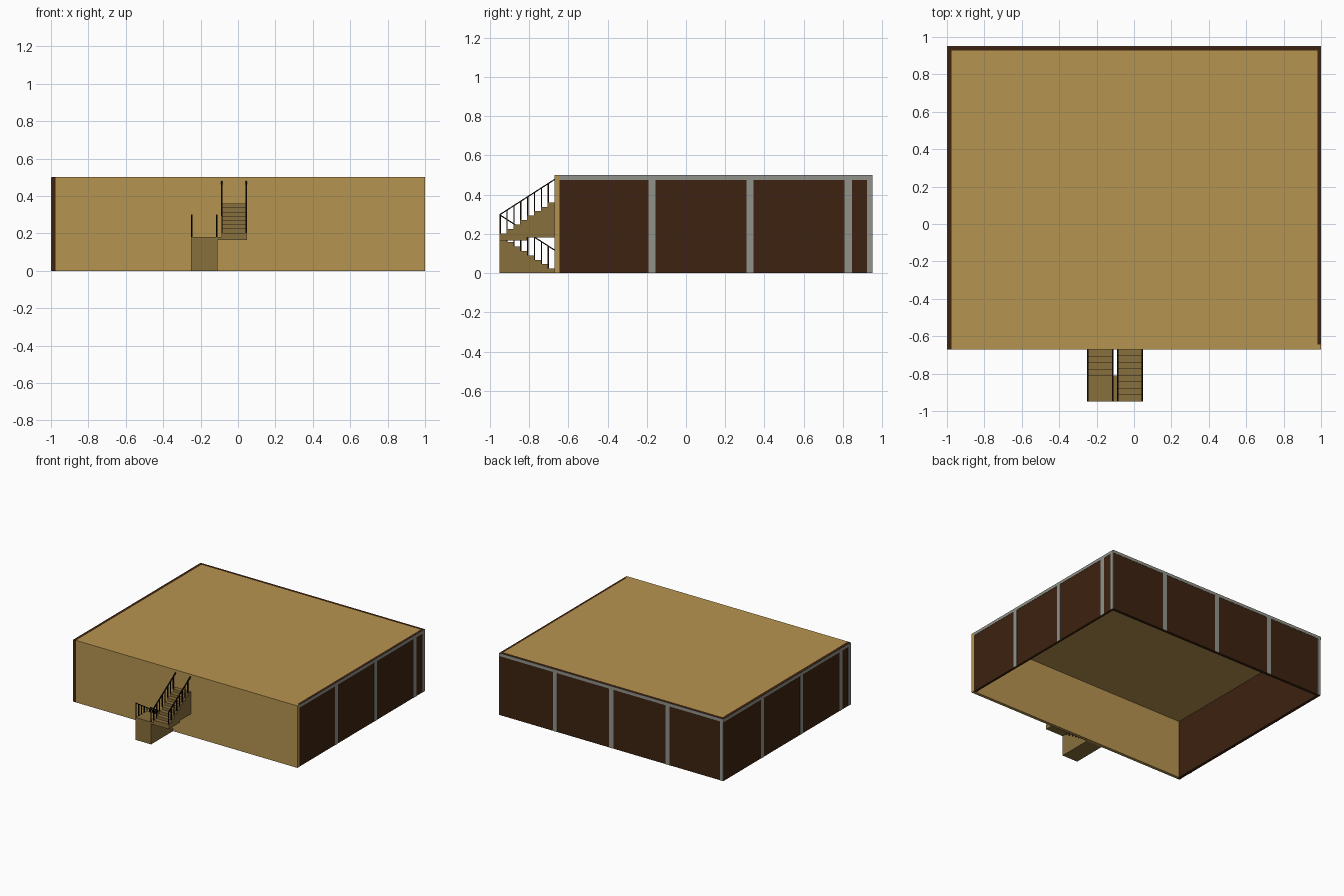
import bpy, bmesh
from mathutils import Vector

if "Cube" in bpy.data.objects:
    bpy.data.objects.remove(bpy.data.objects["Cube"])


def material(name, rgb):
    m = bpy.data.materials.new(name)
    m.diffuse_color = (*rgb, 1)
    m.use_nodes = True
    m.node_tree.nodes["Principled BSDF"].inputs["Base Color"].default_value = m.diffuse_color
    return m


TAN = material("tan", (0.47, 0.295, 0.08))
OLIVE = material("olive_brown", (0.25, 0.16, 0.045))
BROWN = material("dark_brown", (0.047, 0.016, 0.005))
GREY = material("grey", (0.29, 0.29, 0.26))
BLACK = material("black_brown", (0.007, 0.004, 0.002))


def finish(name, bm, mat):
    bmesh.ops.recalc_face_normals(bm, faces=bm.faces)
    me = bpy.data.meshes.new(name)
    bm.to_mesh(me)
    bm.free()
    me.materials.append(mat)
    ob = bpy.data.objects.new(name, me)
    bpy.context.collection.objects.link(ob)
    return ob


def add_box(bm, x0, x1, y0, y1, z0, z1):
    vs = bmesh.ops.create_cube(bm, size=1)["verts"]
    for v in vs:
        v.co = Vector((x0 + (v.co.x + .5) * (x1 - x0),
                       y0 + (v.co.y + .5) * (y1 - y0),
                       z0 + (v.co.z + .5) * (z1 - z0)))


def box(name, mat, *dims):
    bm = bmesh.new()
    add_box(bm, *dims)
    return finish(name, bm, mat)


def extrude_x(bm, profile, x0, x1):
    # closed (y, z) profile swept along x
    face = bm.faces.new([bm.verts.new((x0, y, z)) for y, z in profile])
    out = bmesh.ops.extrude_face_region(bm, geom=[face])["geom"]
    for v in out:
        if isinstance(v, bmesh.types.BMVert):
            v.co.x = x1


F, B, H, T, P = -0.67, 0.952, 0.5, 0.025, 0.002   # front, back, height, wall, plate

# hollow shell, open underneath
box("roof", TAN, -1 + T, 1 - 0.02, F + T, B - T, H - T, H)
box("front_wall", TAN, -1 + T, 1, F, F + T, 0, H)
box("left_wall", BROWN, -1 + P, -1 + T, F, B - T, 0, H)
box("right_wall", BROWN, 1 - 0.02, 1 - P, F + T, B - T, 0, H)
box("back_wall", BROWN, -1 + P, 1 - P, B - T, B - P, 0, H)

# grey framing strips on the three panelled sides
W = 0.018
Z = H - 0.001
bm = bmesh.new()
add_box(bm, 1 - P, 1, F + T, B, H - T, Z)
add_box(bm, 1 - P, 1, B - 0.03, B, 0, H - T)
for y in (-0.173, 0.327, 0.827):
    add_box(bm, 1 - P, 1, y - W, y + W, 0, H - T)
finish("right_frame", bm, GREY)

bm = bmesh.new()
add_box(bm, -1, -1 + P, F, B, H - T, Z)
add_box(bm, -1, -1 + P, F, F + 0.03, 0, H - T)
for y in (0.455, -0.045, -0.545):
    add_box(bm, -1, -1 + P, y - W, y + W, 0, H - T)
finish("left_frame", bm, GREY)

bm = bmesh.new()
add_box(bm, -1 + P, 1 - P, B - P, B, H - T, Z)
add_box(bm, -1 + P, -1 + 0.03, B - P, B, 0, H - T)
for x in (0.5, 0, -0.5):
    add_box(bm, x - W, x + W, B - P, B, 0, H - T)
finish("back_frame", bm, GREY)

# stairs: lower flight climbs to the front, upper flight climbs back to the wall
N, Y0, MID = 8, -0.95, 0.18
RUN, RISE = (F - Y0) / N, MID / N


def flight(name, x0, x1, base, upward):
    pts = [(Y0, base), (F, base)]
    for i in reversed(range(N)):
        z = base + RISE * (i + 1 if upward else N - i)
        pts += [(Y0 + RUN * (i + 1), z), (Y0 + RUN * i, z)]
    bm = bmesh.new()
    extrude_x(bm, pts, x0, x1)
    finish(name, bm, OLIVE)


flight("lower_stairs", -0.25, -0.11, 0, False)
flight("upper_stairs", -0.087, 0.048, MID, True)
box("landing", OLIVE, -0.25, 0.048, Y0, Y0 + 4 * RUN, 0.165, MID)


# railings: sloped handrail with a thin post on every step
def railing(name, x, upward):
    s = 1 if upward else -1
    h = 0.0035
    bm = bmesh.new()
    za, zb = 0.297, 0.297 + s * MID
    extrude_x(bm, [(Y0, za - h), (F, zb - h), (F, zb + h), (Y0, za + h)], x - .004, x + .004)
    for i in range(N):
        y = Y0 + RUN * i + 0.003
        foot = MID + RISE * (i + 1) if upward else MID - RISE * i
        add_box(bm, x - .003, x + .003, y - .003, y + .003, foot, za + s * RISE * i)
    finish(name, bm, BLACK)


for side, lx, ux in (("left", -0.246, -0.086), ("right", -0.114, 0.044)):
    railing("lower_railing_" + side, lx, False)
    railing("upper_railing_" + side, ux, True)
